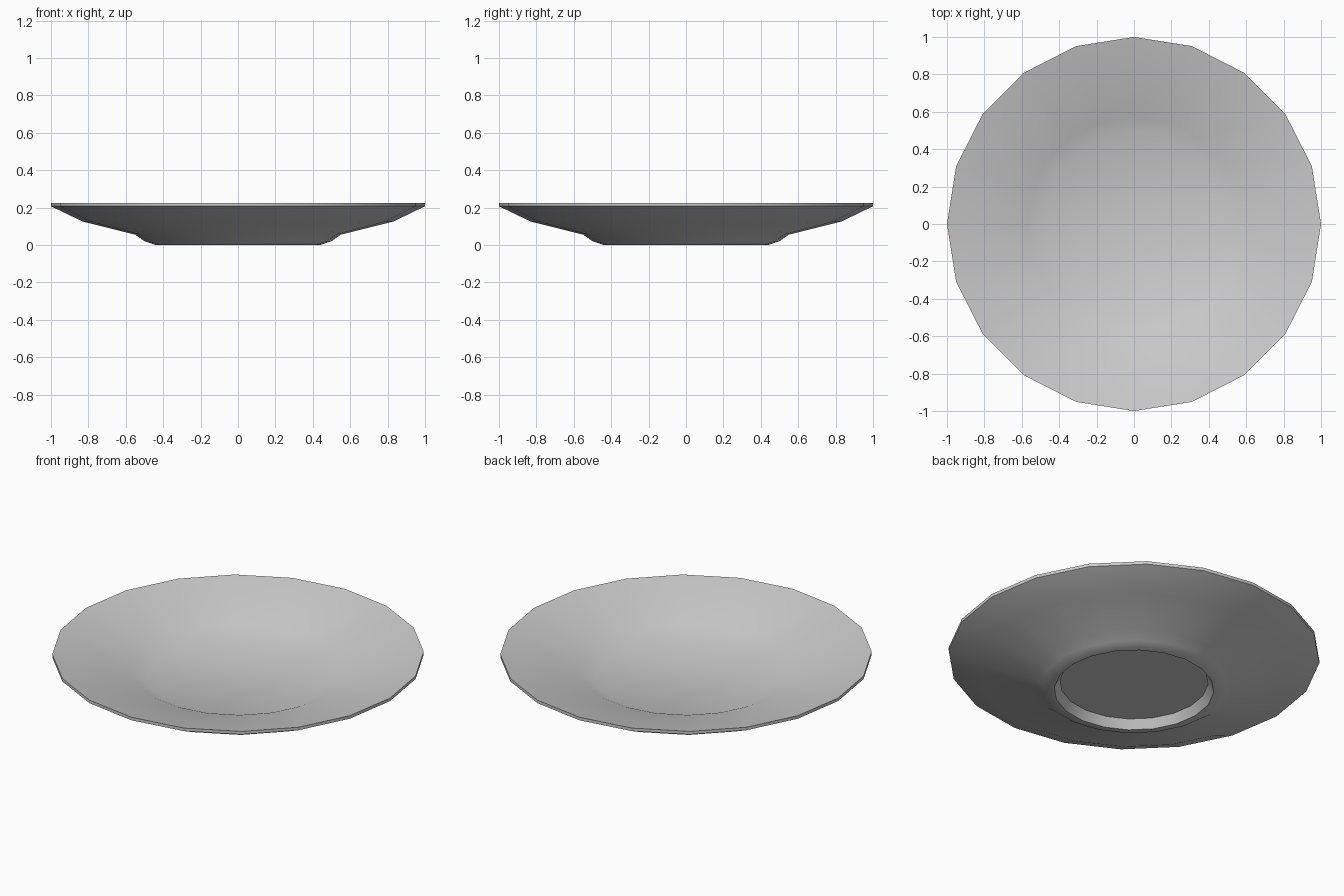
import bpy, bmesh
from math import cos, sin, pi, radians

if "Cube" in bpy.data.objects:
    bpy.data.objects.remove(bpy.data.objects["Cube"])

SIDES = 20
# Half cross-section (radius, height): underside recess, foot ring, outside, rim, inner dish
PROFILE = [(0.40, 0.05), (0.43, 0.0), (0.44, 0.0), (0.50, 0.02), (0.55, 0.055),
           (0.83, 0.125), (1.0, 0.207), (1.0, 0.225), (0.57, 0.122), (0.49, 0.088)]

bm = bmesh.new()
rings = [[bm.verts.new((r * cos(2 * pi * i / SIDES), r * sin(2 * pi * i / SIDES), z))
          for i in range(SIDES)] for r, z in PROFILE]

# Walls between neighbouring rings
for a, b in zip(rings, rings[1:]):
    for i in range(SIDES):
        j = (i + 1) % SIDES
        bm.faces.new((a[i], a[j], b[j], b[i]))

# Flat recess ceiling and flat dish floor
bm.faces.new(rings[0][::-1])
bm.faces.new(rings[-1])
bmesh.ops.recalc_face_normals(bm, faces=bm.faces[:])

mesh = bpy.data.meshes.new("plate")
bm.to_mesh(mesh)
bm.free()
plate = bpy.data.objects.new("plate", mesh)
bpy.context.collection.objects.link(plate)

# Soft facets, crisp rim and foot
bpy.context.view_layer.objects.active = plate
plate.select_set(True)
bpy.ops.object.shade_smooth_by_angle(angle=radians(24))
